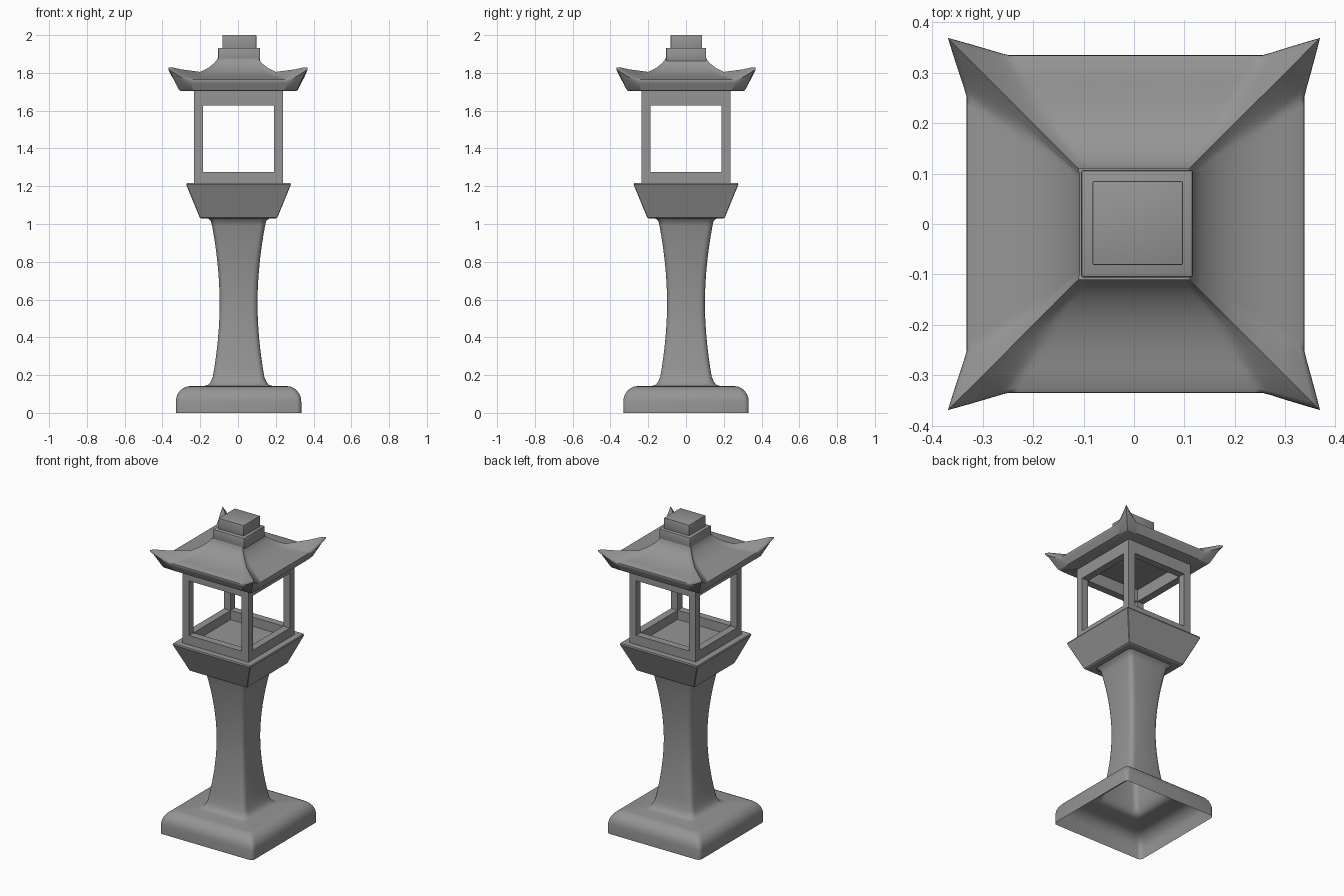
import bpy, bmesh, math

cube = bpy.data.objects.get("Cube")
if cube:
    bpy.data.objects.remove(cube, do_unlink=True)

stone = bpy.data.materials.new("grey stone")
stone.use_nodes = True
GREY = (0.3, 0.3, 0.3, 1)
stone.diffuse_color = GREY
stone.node_tree.nodes["Principled BSDF"].inputs["Base Color"].default_value = GREY


def finish(bm, name, smooth=None):
    bmesh.ops.recalc_face_normals(bm, faces=bm.faces)
    mesh = bpy.data.meshes.new(name)
    bm.to_mesh(mesh)
    bm.free()
    mesh.materials.append(stone)
    obj = bpy.data.objects.new(name, mesh)
    bpy.context.collection.objects.link(obj)
    if smooth:
        bpy.ops.object.select_all(action="DESELECT")
        obj.select_set(True)
        bpy.context.view_layer.objects.active = obj
        bpy.ops.object.shade_smooth_by_angle(angle=math.radians(smooth))
    return obj


def loft(name, rings, smooth=None, cap_bottom=False, cap_top=False):
    """Bridge a stack of equal-length point rings."""
    bm = bmesh.new()
    loops = [[bm.verts.new(p) for p in ring] for ring in rings]
    n = len(loops[0])
    for low, high in zip(loops, loops[1:]):
        for i in range(n):
            j = (i + 1) % n
            bm.faces.new((low[i], low[j], high[j], high[i]))
    if cap_bottom:
        bm.faces.new(loops[0][::-1])
    if cap_top:
        bm.faces.new(loops[-1])
    return finish(bm, name, smooth)


def rounded_square(half, z, radius, steps=4, x0=0.003):
    """Square ring with rounded corners."""
    ring = []
    for q in range(4):
        mid = math.radians(45 + 90 * q)
        cx = math.copysign(half - radius, math.cos(mid))
        cy = math.copysign(half - radius, math.sin(mid))
        for s in range(steps + 1):
            a = math.radians(90 * q + 90 * s / steps)
            ring.append((x0 + cx + radius * math.cos(a), cy + radius * math.sin(a), z))
    return ring


def box(name, lo, hi, bevel=0):
    bm = bmesh.new()
    bmesh.ops.create_cube(bm, size=1)
    for v in bm.verts:
        v.co = [lo[i] + (v.co[i] + 0.5) * (hi[i] - lo[i]) for i in range(3)]
    if bevel:
        bmesh.ops.bevel(bm, geom=bm.edges[:], offset=bevel, segments=2, affect="EDGES", profile=0.5)
    return finish(bm, name, 40 if bevel else None)


# Hollow foot and waisted column, one open shell
profile = [(0.332, 0, 0.025), (0.332, 0.06, 0.025)]
for i in range(1, 7):
    a = math.radians(15 * i)
    profile.append((0.255 + 0.077 * math.cos(a), 0.06 + 0.082 * math.sin(a), 0.03))
profile += [(0.18, 0.143, 0.04), (0.158, 0.15, 0.04), (0.146, 0.168, 0.04)]
for i in range(17):
    z = 0.19 + 0.8 * i / 16
    t = (z - 0.58) / 0.42
    profile.append((0.1 + 0.042 * abs(t) ** 1.9, z, 0.03))
profile += [(0.146, 1.015, 0.03), (0.165, 1.032, 0.03)]
loft("foot_and_column", [rounded_square(*p) for p in profile], smooth=40)

# Flared tray under the lantern cage
tray = [(0.198, 1.03), (0.206, 1.035), (0.277, 1.208), (0.274, 1.216)]
loft("tray", [rounded_square(h, z, 0.003, 1) for h, z in tray],
     cap_bottom=True, cap_top=True)

# Lantern cage: four posts with rails between them
OUT, IN, LOW, HIGH = 0.235, 0.188, 1.21, 1.71
for sx in (-1, 1):
    for sy in (-1, 1):
        xs, ys = sorted((sx * IN, sx * OUT)), sorted((sy * IN, sy * OUT))
        box("cage_post", (xs[0] + 0.003, ys[0], LOW), (xs[1] + 0.003, ys[1], HIGH))
for z0, z1, label in ((LOW, 1.275, "lower"), (1.627, HIGH, "upper")):
    for s in (-1, 1):
        a, b = sorted((s * IN, s * OUT))
        box(label + "_rail_side", (a + 0.003, -IN, z0), (b + 0.003, IN, z1))
        box(label + "_rail_cross", (-IN + 0.003, a, z0), (IN + 0.003, b, z1))

# Curved roof with raised hips and upturned corner horns
SIDE = 48


def roof_ring(half, z, push, lift, width):
    """Square ring whose corners are pushed out and lifted over a given width."""
    ring = []
    for q in range(4):
        c, s = round(math.cos(q * math.pi / 2)), round(math.sin(q * math.pi / 2))
        for i in range(SIDE):
            u = math.sin((2 * i / SIDE - 1) * math.pi / 2)
            w = max(0, 1 - (1 - abs(u)) * half / width)
            x, y = half + push * w, u * (half + push * w)
            ring.append((0.003 * (1 - w) + c * x - s * y, s * x + c * y, z + lift * w ** 1.3))
    return ring


roof = [  # half width, height, corner push, corner lift, corner width
    (0.305, 1.705, 0, 0, 0.05),
    (0.312, 1.708, 0.002, 0.004, 0.06),
    (0.33, 1.745, 0.025, 0.055, 0.08),
    (0.335, 1.757, 0.034, 0.062, 0.08),
    (0.334, 1.764, 0.034, 0.064, 0.08),
    (0.326, 1.768, 0.026, 0.062, 0.08),
    (0.29, 1.773, 0.008, 0.045, 0.07),
    (0.25, 1.78, 0, 0.032, 0.055),
    (0.2, 1.793, 0, 0.012, 0.03),
    (0.16, 1.815, 0, 0.01, 0.022),
    (0.13, 1.84, 0, 0.008, 0.018),
    (0.114, 1.862, 0, 0.004, 0.015),
    (0.11, 1.875, 0, 0, 0.015),
]
loft("roof", [roof_ring(*r) for r in roof], smooth=40, cap_bottom=True)

# Stepped finial
box("finial_collar", (-0.105, -0.106, 1.86), (0.117, 0.107, 1.932), 0.005)
box("finial_cap", (-0.082, -0.081, 1.92), (0.097, 0.085, 2.0), 0.002)
